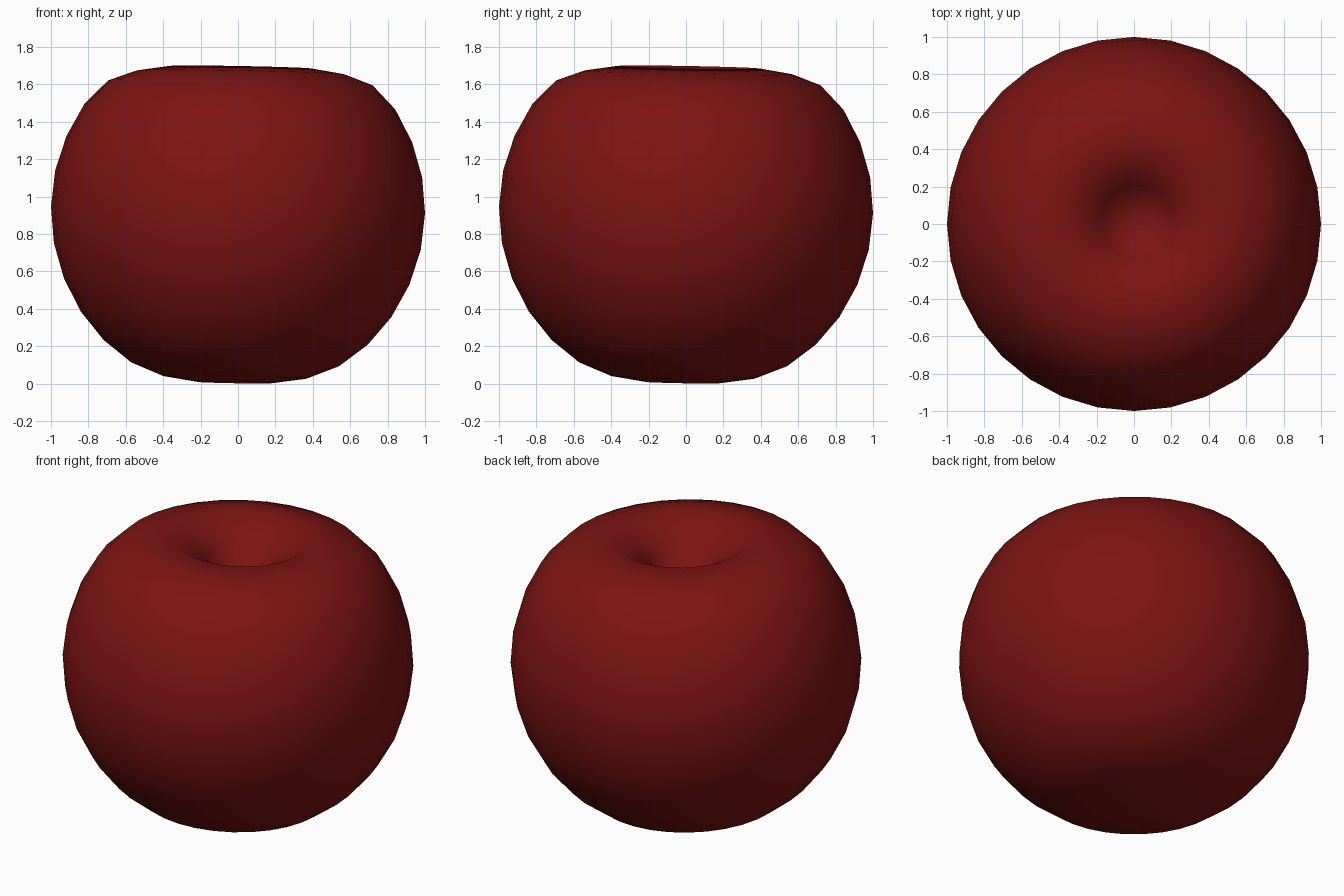
import bpy, bmesh, math
from mathutils import Matrix, Vector

if "Cube" in bpy.data.objects:
    bpy.data.objects.remove(bpy.data.objects["Cube"])

SIDES = 32
# Profile from bottom pole up over the rim and into the stem hollow (radius, z)
PROFILE = [(0, 0.012), (0.195, 0.009), (0.383, 0.037), (0.556, 0.107), (0.707, 0.225),
           (0.831, 0.375), (0.924, 0.55), (0.981, 0.738), (1.0, 0.932), (0.981, 1.126),
           (0.924, 1.312), (0.831, 1.485), (0.707, 1.612), (0.556, 1.668),
           (0.383, 1.695), (0.195, 1.57), (0, 1.30)]

# Fruit body: spin the profile around z
bm = bmesh.new()
verts = [bm.verts.new((r, 0, z)) for r, z in PROFILE]
edges = [bm.edges.new(pair) for pair in zip(verts, verts[1:])]
bmesh.ops.spin(bm, geom=verts + edges, cent=(0, 0, 0), axis=(0, 0, 1),
               angle=math.tau, steps=SIDES, use_duplicate=False)
bmesh.ops.remove_doubles(bm, verts=bm.verts, dist=0.0005)
bmesh.ops.recalc_face_normals(bm, faces=bm.faces)

# Slight lean towards +x +y, then rest on the ground
bmesh.ops.rotate(bm, verts=bm.verts, cent=(0, 0, 0.93),
                 matrix=Matrix.Rotation(math.radians(1.5), 3, Vector((-1, 1, 0))))
low = min(v.co.z for v in bm.verts)
bmesh.ops.translate(bm, verts=bm.verts, vec=(0, 0, -low))
for f in bm.faces:
    f.smooth = True

mesh = bpy.data.meshes.new("apple_body")
bm.to_mesh(mesh)
bm.free()
body = bpy.data.objects.new("apple_body", mesh)
bpy.context.collection.objects.link(body)

# Dark red skin
skin = bpy.data.materials.new("red_skin")
skin.diffuse_color = (0.2, 0.007, 0.006, 1)
skin.use_nodes = True
skin.node_tree.nodes["Principled BSDF"].inputs["Base Color"].default_value = skin.diffuse_color
mesh.materials.append(skin)
